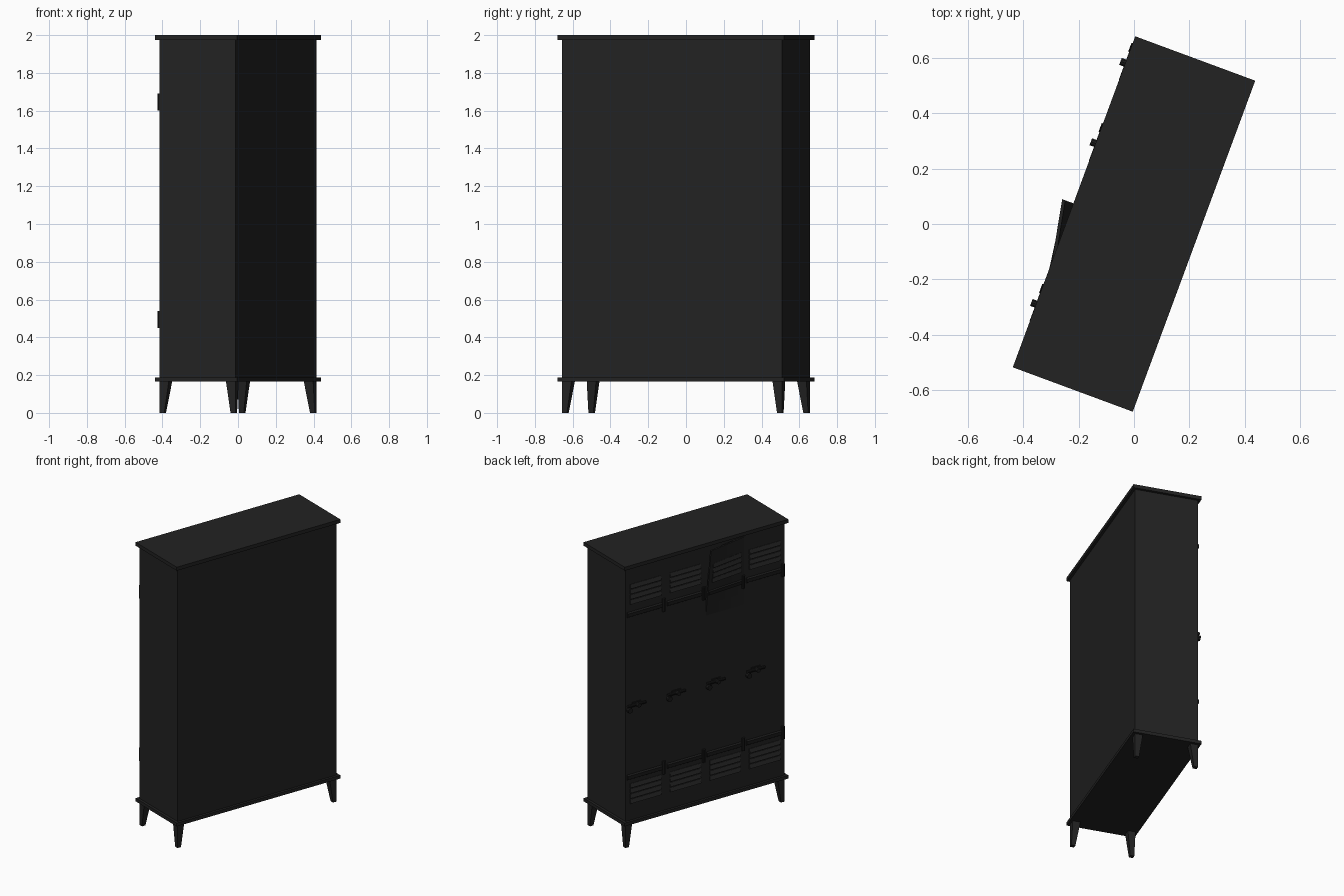
import bpy, bmesh, math
from mathutils import Matrix, Vector

if "Cube" in bpy.data.objects:
    bpy.data.objects.remove(bpy.data.objects["Cube"])

# Cabinet built in its own frame (x = width, -y = door side), then turned.
TURN = Matrix.Rotation(math.radians(-110.3), 4, 'Z')
W, D, FRONT = 1.24, 0.428, 0.214
DOOR = W / 4


def material(name, v):
    m = bpy.data.materials.new(name)
    m.diffuse_color = (v, v, v, 1)
    m.use_nodes = True
    m.node_tree.nodes["Principled BSDF"].inputs["Base Color"].default_value = m.diffuse_color
    return m


PAINT = material("black_paint", 0.016)
VENT = material("vent_grey", 0.021)
METAL = material("dark_metal", 0.011)


def bend(u, z):
    """Outward bend of the upper corner of the third door."""
    if not 0.0 <= u <= DOOR:
        return 0.0
    return 0.06 * (1 - u / DOOR) * min(1, max(0, (z - 1.48) / 0.48))


def finish(name, bm, mat, bent=False):
    if bent:
        for v in bm.verts:
            v.co.y -= bend(v.co.x, v.co.z)
    bmesh.ops.recalc_face_normals(bm, faces=bm.faces)
    bm.transform(TURN)
    me = bpy.data.meshes.new(name)
    bm.to_mesh(me)
    bm.free()
    me.materials.append(mat)
    ob = bpy.data.objects.new(name, me)
    bpy.context.collection.objects.link(ob)
    return ob


def box(bm, x0, x1, y0, y1, z0, z1):
    m = Matrix.Translation(((x0 + x1) / 2, (y0 + y1) / 2, (z0 + z1) / 2))
    m = m @ Matrix.Diagonal((x1 - x0, y1 - y0, z1 - z0, 1))
    bmesh.ops.create_cube(bm, size=1, matrix=m)


def rod(bm, p, q, r, n=10):
    p, q = Vector(p), Vector(q)
    rot = (q - p).to_track_quat('Z', 'Y').to_matrix().to_4x4()
    bmesh.ops.create_cone(bm, cap_ends=True, segments=n, radius1=r, radius2=r,
                          depth=(q - p).length,
                          matrix=Matrix.Translation((p + q) / 2) @ rot)


def prism(bm, x0, x1, profile):
    """Extrude a (out, z) profile along the width."""
    a = [bm.verts.new((x0, -o, z)) for o, z in profile]
    b = [bm.verts.new((x1, -o, z)) for o, z in profile]
    n = len(a)
    bm.faces.new(a)
    bm.faces.new(b[::-1])
    for i in range(n):
        bm.faces.new((a[i], b[i], b[(i + 1) % n], a[(i + 1) % n]))


# Body and the overhanging top and bottom slabs
bm = bmesh.new()
box(bm, -W / 2, W / 2, -D / 2, D / 2, 0.185, 1.98)
finish("cabinet_body", bm, PAINT)
for name, z0, z1 in (("top_slab", 1.975, 2.0), ("bottom_slab", 0.165, 0.188)):
    bm = bmesh.new()
    box(bm, -0.6385, 0.6385, -0.2315, 0.2315, z0, z1)
    finish(name, bm, PAINT)

# Tapered legs, straight on their outer corners
for sx, nx in ((-1, "left"), (1, "right")):
    for sy, ny in ((-1, "front"), (1, "rear")):
        bm = bmesh.new()
        ring = []
        for z, s in ((0, 0.027), (0.17, 0.053)):
            X, Y = sx * W / 2, sy * D / 2
            ring.append([bm.verts.new((X - sx * s * i, Y - sy * s * j, z))
                         for i, j in ((0, 0), (1, 0), (1, 1), (0, 1))])
        lo, hi = ring
        bm.faces.new(lo)
        bm.faces.new(hi)
        for i in range(4):
            j = (i + 1) % 4
            bm.faces.new((lo[i], lo[j], hi[j], hi[i]))
        finish(f"{ny}_{nx}_leg", bm, PAINT)

# Bent upper part of the third door
bm = bmesh.new()
m = Matrix.Translation((DOOR / 2, -FRONT - 0.002, 1.72)) \
    @ Matrix.Rotation(math.pi / 2, 4, 'X') @ Matrix.Diagonal((DOOR - 0.012, 0.48, 1, 1))
bmesh.ops.create_grid(bm, x_segments=6, y_segments=6, size=0.5, matrix=m)
sheet = bmesh.ops.extrude_face_region(bm, geom=list(bm.faces))
for g in sheet["geom"]:
    if isinstance(g, bmesh.types.BMVert):
        g.co.y += 0.012
finish("bent_door_panel", bm, PAINT, True)

# Louvres, hinge straps and handles on the four doors
for i in range(4):
    u0 = -W / 2 + i * DOOR
    c = u0 + DOOR / 2
    vents, straps, handle = bmesh.new(), bmesh.new(), bmesh.new()
    for zlow in (1.715, 0.305):
        for k in range(4):
            z = zlow + k * 0.037
            prism(vents, c - 0.12, c + 0.12,
                  [(FRONT - 0.002, z), (FRONT + 0.01, z + 0.003),
                   (FRONT + 0.003, z + 0.031), (FRONT - 0.002, z + 0.031)])
    for z in (1.645, 0.495):
        prism(straps, u0 + 0.012, u0 + DOOR - 0.03,
              [(FRONT - 0.002, z - 0.02), (FRONT + 0.011, z - 0.012),
               (FRONT + 0.011, z + 0.012), (FRONT - 0.002, z + 0.02)])
        x = u0 + DOOR - 0.014
        rod(straps, (x, -FRONT - 0.004, z - 0.045), (x, -FRONT - 0.004, z + 0.045), 0.012)
    finish(f"door_{i + 1}_vents", vents, VENT, i == 2)
    finish(f"door_{i + 1}_hinges", straps, METAL, i == 2)
    # latch bar, its knob and the lock below
    y = -FRONT - 0.01
    rod(handle, (u0 + 0.012, y, 1.0), (u0 + 0.15, y, 1.0), 0.009)
    rod(handle, (u0 + 0.085, -FRONT + 0.01, 1.0), (u0 + 0.085, -FRONT - 0.036, 1.0), 0.014)
    rod(handle, (u0 + 0.025, -FRONT + 0.01, 0.972), (u0 + 0.025, -FRONT - 0.022, 0.972), 0.018)
    box(handle, u0 + 0.05, u0 + 0.12, -FRONT - 0.006, -FRONT + 0.01, 0.982, 1.018)
    finish(f"door_{i + 1}_handle", handle, METAL)
